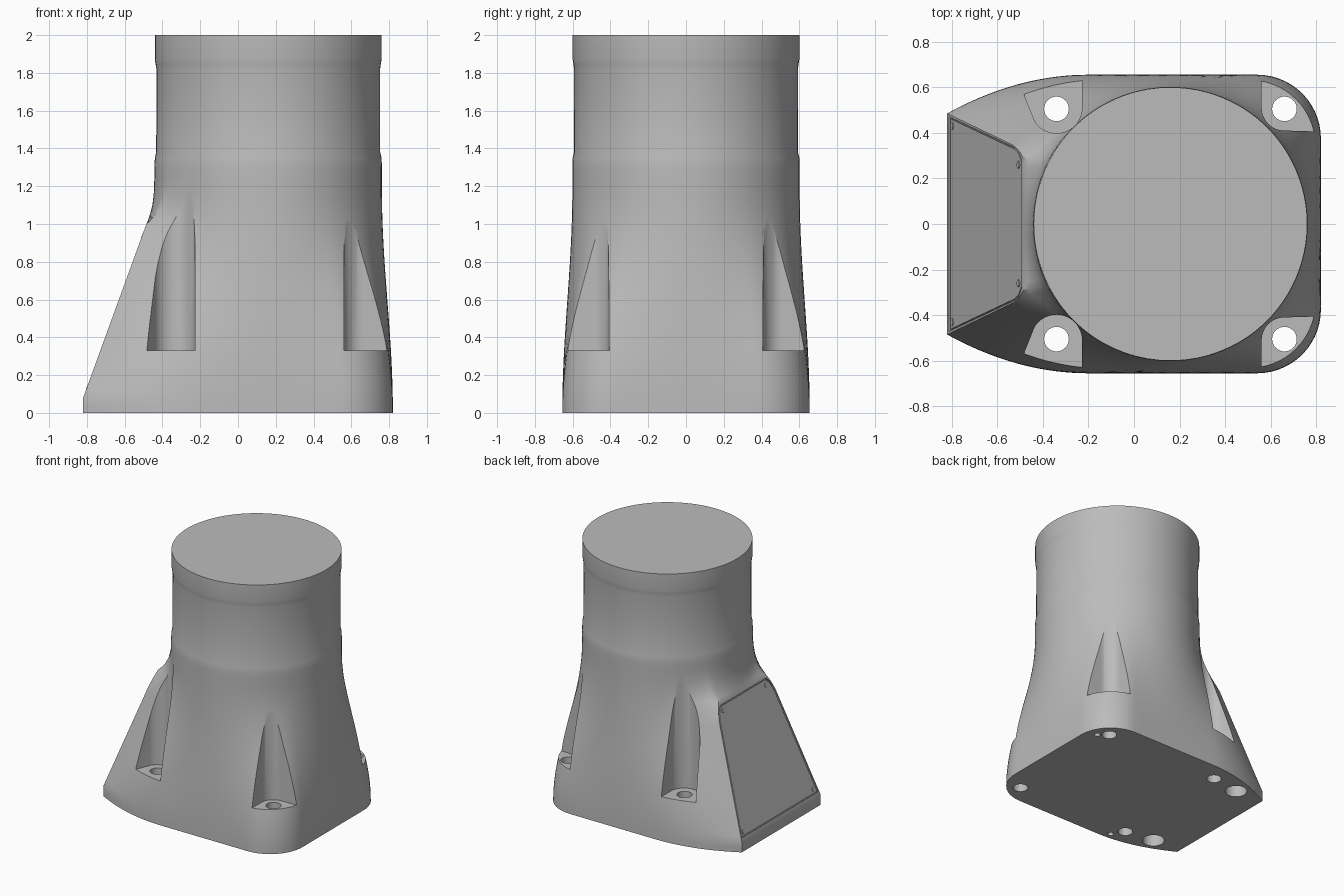
import bpy, bmesh
from math import cos, sin, pi, radians, hypot
from mathutils import Matrix, Vector

old = bpy.data.objects.get("Cube")
if old:
    bpy.data.objects.remove(old, do_unlink=True)

grey = bpy.data.materials.new("plain grey")
grey.use_nodes = True
colour = (0.5, 0.5, 0.5, 1)
grey.diffuse_color = colour
grey.node_tree.nodes["Principled BSDF"].inputs["Base Color"].default_value = colour

CX = 0.16  # axis of the round neck


def lerp_keys(keys, z):
    for (a, va), (b, vb) in zip(keys, keys[1:]):
        if z <= b:
            return va + (vb - va) * max(0, z - a) / (b - a)
    return keys[-1][1]


def loft(name, rings, matrix=Matrix()):
    """Skin closed rings of equal length and cap both ends."""
    bm = bmesh.new()
    rows = [[bm.verts.new(matrix @ Vector(p)) for p in ring] for ring in rings]
    n = len(rows[0])
    for a, b in zip(rows, rows[1:]):
        for i in range(n):
            j = (i + 1) % n
            bm.faces.new((a[i], a[j], b[j], b[i]))
    bm.faces.new(rows[0])
    bm.faces.new(rows[-1])
    bmesh.ops.recalc_face_normals(bm, faces=bm.faces)
    mesh = bpy.data.meshes.new(name)
    bm.to_mesh(mesh)
    bm.free()
    mesh.materials.append(grey)
    ob = bpy.data.objects.new(name, mesh)
    bpy.context.collection.objects.link(ob)
    return ob


def prism(name, pts, z0, z1, matrix=Matrix()):
    return loft(name, [[(x, y, z) for x, y in pts] for z in (z0, z1)], matrix)


def arc(x, y, r, a0, a1, n):
    return [(x + r * cos(radians(a0 + (a1 - a0) * i / n)),
             y + r * sin(radians(a0 + (a1 - a0) * i / n))) for i in range(n + 1)]


def circle(x, y, r, n=32):
    return arc(x, y, r, 0, 360, n)[:-1]


# Half of the foot outline: flat end, bowed side, straight side, rounded corner, flat end
half = []  # (x, y, pull towards the sloped end)
half += [(-0.82, 0.485 * i / 8, 1) for i in range(9)]
half += [(-0.82 + 0.62 * s, 0.655 - 0.17 * (1 - s) ** 2, (1 - s) ** 2)
         for s in (i / 14 for i in range(1, 15))]
half += [(-0.2 + 0.74 * i / 12, 0.655, 0) for i in range(1, 13)]
half += [(x, y, 0) for x, y in arc(0.54, 0.375, 0.28, 90, 0, 14)[1:]]
half += [(0.82, 0.375 * (1 - i / 8), 0) for i in range(1, 9)]

SLOPE_X = [(0, -0.82), (0.08, -0.82), (1, -0.485)]
SLOPE_W = [(0, 0.485), (0.08, 0.485), (0.88, 0.345), (0.95, 0.32), (1, 0.29)]
SHOULDER = [(1, 1), (1.02, 0.78), (1.05, 0.55), (1.1, 0.3), (1.2, 0.1), (1.36, 0)]
RADIUS = [(0, 0.6), (1.3, 0.602), (1.35, 0.6), (1.38, 0.593),
          (1.82, 0.592), (1.87, 0.6), (2, 0.6)]


def blend(x, y, z):
    """Foot outline melting into the round neck with height."""
    f = cos(pi * z / 2.4) ** 2 if z < 1.2 else 0
    d = hypot(x - CX, y)
    k = f + (1 - f) * lerp_keys(RADIUS, z) / d
    return Vector((CX + (x - CX) * k, y * k))


def body_ring(z):
    zc = min(z, 1)
    sx, sw = lerp_keys(SLOPE_X, zc), lerp_keys(SLOPE_W, zc)
    pts = []
    for x, y, pull in half:
        p = blend(x, y, z)
        if pull == 1:
            off = Vector((sx, sw * y / 0.485)) - blend(x, y, zc)
        else:
            off = (Vector((sx, sw)) - blend(-0.82, 0.485, zc)) * pull
        p += off * lerp_keys(SHOULDER, z)
        pts.append((p.x, p.y, z))
    return pts + [(x, -y, z) for x, y, z in pts[-2:0:-1]]


levels = [0, 0.04, 0.08] + [0.08 + 0.04 * i for i in range(1, 23)]
levels += [0.98, 1, 1.02, 1.05, 1.1, 1.15, 1.2, 1.25, 1.3, 1.35, 1.38, 1.6, 1.82, 1.845, 1.87, 2]
body = loft("body", [body_ring(z) for z in levels])


def cut(cutter):
    cutter.hide_render = True
    mod = body.modifiers.new("cut", 'BOOLEAN')
    mod.operation, mod.solver, mod.object = 'DIFFERENCE', 'EXACT', cutter
    bpy.context.view_layer.objects.active = body
    bpy.ops.object.modifier_apply(modifier=mod.name)
    bpy.data.objects.remove(cutter, do_unlink=True)


# Bolt pockets and through holes, mirrored front to back
FLOOR = 0.33
for side in (1, -1):
    near = arc(0.66, 0.51, 0.1, 180, 270, 14) + [(1.0, 0.40), (1.0, 0.9), (0.56, 0.9)]
    far = arc(-0.34, 0.51, 0.112, 0, -150, 20) + [(-0.495, 0.6), (-0.51, 0.9), (-0.228, 0.9)]
    for pts in (near, far):
        cut(prism("pocket_cutter", [(x, y * side) for x, y in pts], FLOOR, 1.32))
    for x in (0.66, -0.34):
        cut(prism("bolt_cutter", circle(x, 0.505 * side, 0.054), -0.1, 0.5))

# Blind holes under the foot
for x, y, r, depth in ((-0.58, 0.47, 0.08, 0.12), (-0.58, -0.47, 0.08, 0.12),
                       (0.73, 0.45, 0.022, 0.1), (-0.28, -0.6, 0.022, 0.1)):
    cut(prism("blind_hole_cutter", circle(x, y, r), -0.1, depth))

# Sloped cover: local x runs across, y runs up the slope, z points outwards
up = Vector((0.335, 0, 0.92)).normalized()
across = Vector((0, -1, 0))
out = across.cross(up)
frame = Matrix((across, up, out)).transposed().to_4x4()
frame.translation = Vector((-0.82, 0, 0.08))


def cover_outline(inset):
    right = [(0.47 - inset, 0.025 + inset), (0.338 - inset, 0.85),
             (0.318 - inset, 0.915 - inset), (0.28 - inset, 0.955 - inset)]
    return right + [(-x, y) for x, y in reversed(right)]


cut(prism("cover_recess_cutter", cover_outline(0), -0.012, 0.1, frame))
cover = prism("cover_plate", cover_outline(0.008), -0.0125, -0.003, frame)

# Cover screws
for i, (x, y) in enumerate(((0.43, 0.06), (-0.43, 0.06), (0.26, 0.91), (-0.26, 0.91))):
    prism("cover_screw_%d" % (i + 1), circle(x, y, 0.016, 20), -0.006, 0.001, frame)

# Smooth shading with crisp edges
bpy.ops.object.select_all(action='DESELECT')
body.select_set(True)
bpy.context.view_layer.objects.active = body
bpy.ops.object.shade_smooth_by_angle(angle=radians(30))
